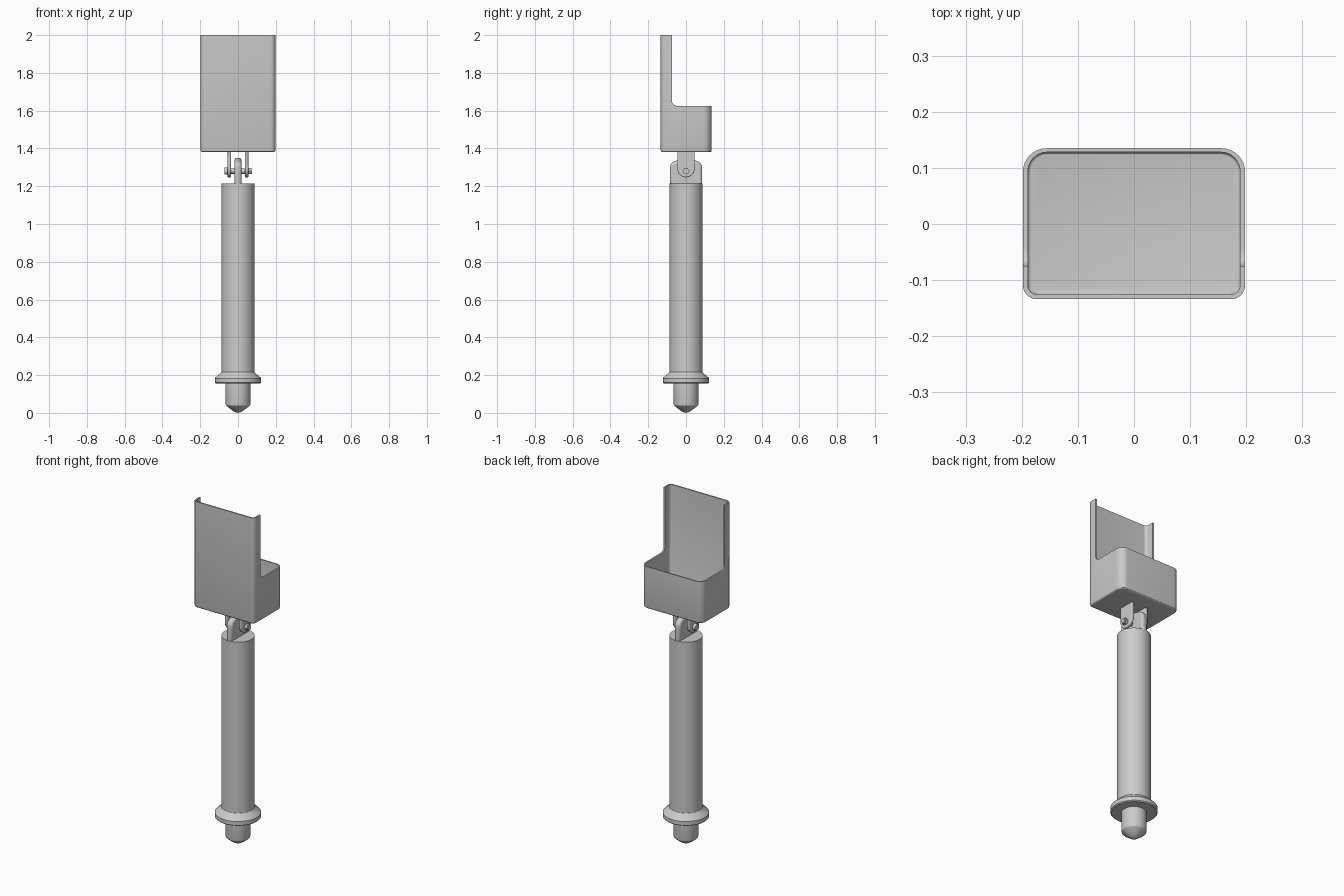
import bpy, bmesh, math
from mathutils import Vector

if "Cube" in bpy.data.objects:
    bpy.data.objects.remove(bpy.data.objects["Cube"])


def finish(name, bm, bevel=0.0):
    bmesh.ops.remove_doubles(bm, verts=bm.verts, dist=1e-5)
    bmesh.ops.recalc_face_normals(bm, faces=bm.faces)
    me = bpy.data.meshes.new(name)
    bm.to_mesh(me)
    bm.free()
    ob = bpy.data.objects.new(name, me)
    bpy.context.collection.objects.link(ob)
    if bevel:
        mod = ob.modifiers.new("edge_round", 'BEVEL')
        mod.width, mod.segments = bevel, 3
        mod.limit_method, mod.angle_limit = 'ANGLE', math.radians(50)
    return ob


def smooth(ob):
    bpy.ops.object.select_all(action='DESELECT')
    bpy.context.view_layer.objects.active = ob
    ob.select_set(True)
    bpy.ops.object.shade_smooth_by_angle(angle=math.radians(30))


def lathe(name, profile, steps=64):
    bm = bmesh.new()
    vs = [bm.verts.new((r, 0, z)) for r, z in profile]
    es = [bm.edges.new(p) for p in zip(vs, vs[1:])]
    bmesh.ops.spin(bm, geom=vs + es, cent=(0, 0, 0), axis=(0, 0, 1),
                   angle=2 * math.pi, steps=steps)
    return finish(name, bm)


def prism(name, outline, vec, bevel=0.0):
    bm = bmesh.new()
    f = bm.faces.new([bm.verts.new(p) for p in outline])
    ext = bmesh.ops.extrude_face_region(bm, geom=[f], use_keep_orig=True)
    bmesh.ops.translate(bm, vec=Vector(vec),
                        verts=[g for g in ext["geom"] if isinstance(g, bmesh.types.BMVert)])
    return finish(name, bm, bevel)


def arc(cx, cy, r, a0, a1, n=8):
    return [(cx + r * math.cos(math.radians(a0 + (a1 - a0) * i / n)),
             cy + r * math.sin(math.radians(a0 + (a1 - a0) * i / n))) for i in range(n + 1)]


def rounded_box(name, x, y0, y1, z0, z1, r_front, r_back, bevel):
    o = (arc(x - r_front, y0 + r_front, r_front, -90, 0)
         + arc(x - r_back, y1 - r_back, r_back, 0, 90)
         + arc(-x + r_back, y1 - r_back, r_back, 90, 180)
         + arc(-x + r_front, y0 + r_front, r_front, 180, 270))
    ob = prism(name, [(a, b, z0) for a, b in o], (0, 0, z1 - z0))
    # round the bottom rim only
    bm = bmesh.new()
    bm.from_mesh(ob.data)
    rim = [e for e in bm.edges if all(abs(v.co.z - z0) < 1e-4 for v in e.verts)]
    bmesh.ops.bevel(bm, geom=rim, offset=bevel, segments=3, profile=0.5, affect='EDGES')
    bm.to_mesh(ob.data)
    bm.free()
    return ob


# round pole with pointed foot and collar
pole = lathe("pole", [(0, 0.0), (0.012, 0.003), (0.025, 0.010), (0.058, 0.034),
                      (0.064, 0.040), (0.066, 0.048), (0.066, 0.155), (0.117, 0.155),
                      (0.123, 0.160), (0.123, 0.183), (0.118, 0.189), (0.092, 0.210),
                      (0.088, 0.216), (0.088, 1.215), (0, 1.215)])
smooth(pole)

# hinge tongue on top of the pole
tongue = prism("hinge_tongue",
               [(-0.018, y, z) for y, z in [(-0.086, 1.205), (0.086, 1.205)]
                + arc(0.046, 1.295, 0.04, 0, 70) + [(0, 1.35)]
                + arc(-0.046, 1.295, 0.04, 110, 180)],
               (0.036, 0, 0), 0.012)
smooth(tongue)

# two hinge cheeks under the holder
for side, s in (("left", -1), ("right", 1)):
    cheek = prism("hinge_cheek_" + side,
                  [(s * 0.046 - 0.009, y, z) for y, z in [(0.046, 1.388), (-0.046, 1.388)]
                   + arc(0, 1.293, 0.046, 180, 360, 16)],
                  (0.018, 0, 0), 0.005)
    smooth(cheek)

# hinge bolt with head and nut
for name, r, x0, x1, n in (("hinge_bolt", 0.014, -0.07, 0.075, 24),
                           ("bolt_head", 0.019, -0.072, -0.054, 24),
                           ("bolt_nut", 0.019, 0.054, 0.07, 6)):
    ring = arc(0, 1.28, r, 0, 360, n)[:-1]
    smooth(prism(name, [(x0, y, z) for y, z in ring], (x1 - x0, 0, 0)))

# open tray holder: hollow box with stepped-down back
holder = rounded_box("holder", 0.198, -0.134, 0.135, 1.38, 2.0, 0.025, 0.042, 0.01)
cavity = rounded_box("cavity_cutter", 0.189, -0.126, 0.128, 1.39, 2.1, 0.017, 0.034, 0.006)
step = prism("step_cutter",
             [(-0.3, y, z) for y, z in [(0.3, 2.1), (-0.075, 2.1)]
              + arc(-0.045, 1.655, 0.03, 180, 270) + [(0.3, 1.625)]],
             (0.6, 0, 0))
for cutter in (cavity, step):
    cutter.hide_render = True
    mod = holder.modifiers.new(cutter.name, 'BOOLEAN')
    mod.operation, mod.solver, mod.object = 'DIFFERENCE', 'EXACT', cutter
    bpy.ops.object.select_all(action='DESELECT')
    bpy.context.view_layer.objects.active = holder
    holder.select_set(True)
    bpy.ops.object.modifier_apply(modifier=mod.name)
    bpy.data.objects.remove(cutter, do_unlink=True)
smooth(holder)
